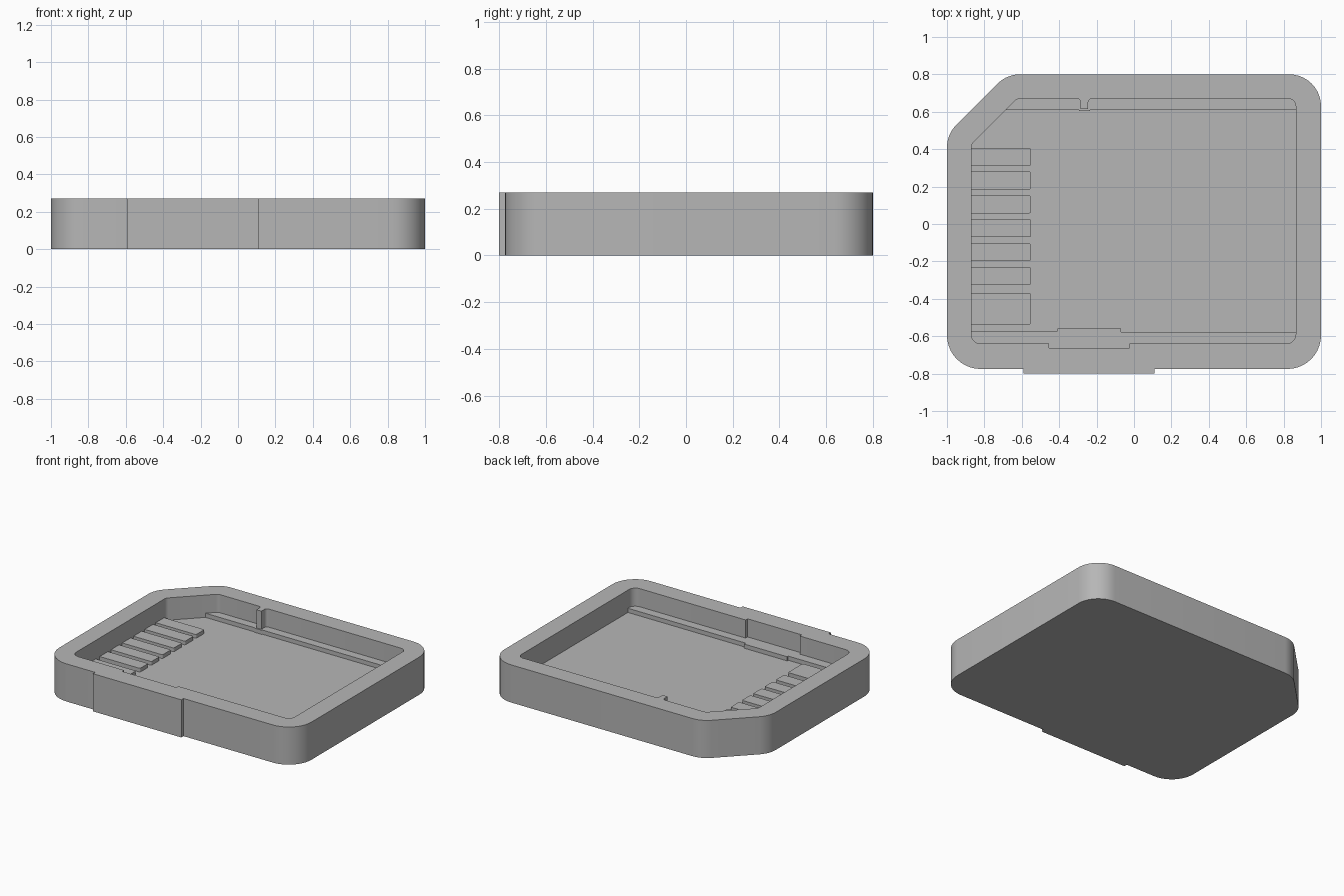
import bpy
import bmesh
import math
from mathutils import Vector

HEIGHT, FLOOR, LEDGE_TOP, CONTACT_TOP = 0.27, 0.11, 0.14, 0.137

cube = bpy.data.objects.get("Cube")
if cube:
    bpy.data.objects.remove(cube, do_unlink=True)

grey = bpy.data.materials.new("plain grey")
grey.use_nodes = True
grey.diffuse_color = (0.47, 0.47, 0.47, 1)
grey.node_tree.nodes["Principled BSDF"].inputs["Base Color"].default_value = grey.diffuse_color


def rounded(corners, steps=10):
    """Outline through (x, y, radius) corners, each replaced by an arc."""
    points = []
    for i, (x, y, radius) in enumerate(corners):
        here = Vector((x, y))
        if radius == 0:
            points.append(here)
            continue
        before = (Vector(corners[i - 1][:2]) - here).normalized()
        after = (Vector(corners[(i + 1) % len(corners)][:2]) - here).normalized()
        half = before.angle(after) / 2
        centre = here + (before + after).normalized() * radius / math.sin(half)
        start = here + before * radius / math.tan(half) - centre
        end = here + after * radius / math.tan(half) - centre
        sweep = start.angle_signed(end)
        for k in range(steps + 1):
            a = -sweep * k / steps
            points.append(centre + Vector((start.x * math.cos(a) - start.y * math.sin(a),
                                           start.x * math.sin(a) + start.y * math.cos(a))))
    return points


def ring(bm, outline, z):
    return [bm.verts.new((p.x, p.y, z)) for p in outline]


def walls(bm, low, high):
    n = len(low)
    for i in range(n):
        j = (i + 1) % n
        bm.faces.new((low[i], low[j], high[j], high[i]))


def finish(bm, name):
    bmesh.ops.recalc_face_normals(bm, faces=bm.faces)
    mesh = bpy.data.meshes.new(name)
    bm.to_mesh(mesh)
    bm.free()
    mesh.materials.append(grey)
    obj = bpy.data.objects.new(name, mesh)
    bpy.context.collection.objects.link(obj)
    bpy.ops.object.select_all(action="DESELECT")
    obj.select_set(True)
    bpy.context.view_layer.objects.active = obj
    bpy.ops.object.shade_smooth_by_angle(angle=math.radians(30))
    return obj


def prism(name, outline, bottom, top):
    bm = bmesh.new()
    low, high = ring(bm, outline, bottom), ring(bm, outline, top)
    walls(bm, low, high)
    bm.faces.new(low)
    bm.faces.new(high)
    return finish(bm, name)


# Outer outline with one cut corner and a shallow grip on the front
outer = rounded([
    (-1, -0.775, 0.18), (-0.59, -0.775, 0), (-0.59, -0.8, 0), (0.11, -0.8, 0),
    (0.11, -0.775, 0), (1, -0.775, 0.18), (1, 0.8, 0.17),
    (-0.68, 0.8, 0.17), (-1, 0.48, 0.17)])

# Pocket outline with a front recess and a small rib in the back wall
pocket = rounded([
    (-0.87, -0.64, 0.05), (-0.455, -0.64, 0), (-0.455, -0.662, 0), (-0.025, -0.662, 0),
    (-0.025, -0.64, 0), (0.865, -0.64, 0.05), (0.865, 0.67, 0.04),
    (-0.245, 0.67, 0.02), (-0.245, 0.615, 0), (-0.285, 0.615, 0), (-0.285, 0.67, 0.02),
    (-0.625, 0.67, 0.04), (-0.87, 0.425, 0.04)], 6)

# Tray body: outer wall, rim, pocket wall and floor as one closed mesh
body = bmesh.new()
base, rim_out = ring(body, outer, 0), ring(body, outer, HEIGHT)
floor, rim_in = ring(body, pocket, FLOOR), ring(body, pocket, HEIGHT)
walls(body, base, rim_out)
walls(body, floor, rim_in)
body.faces.new(base)
body.faces.new(floor)
rim_verts = set(rim_out + rim_in)
rim_edges = [e for e in body.edges if all(v in rim_verts for v in e.verts)]
bmesh.ops.triangle_fill(body, edges=rim_edges, use_beauty=True)
finish(body, "tray_body")

# Support ledges, their hidden edges buried in the walls
under = FLOOR - 0.02
front_ledge = [(-0.9, -0.7), (0.9, -0.7), (0.9, -0.577), (-0.07, -0.577),
               (-0.07, -0.56), (-0.41, -0.56), (-0.41, -0.572), (-0.9, -0.572)]
back_ledge = [(-0.72, 0.61), (-0.295, 0.61), (-0.295, 0.605), (-0.235, 0.605),
              (-0.235, 0.61), (0.9, 0.61), (0.9, 0.7), (-0.72, 0.7)]
for name, points in (("front_ledge", front_ledge), ("back_ledge", back_ledge)):
    prism(name, [Vector(p) for p in points], under, LEDGE_TOP)

# Row of raised contact strips along the right-hand wall
strips = [(0.31, 0.405), (0.185, 0.28), (0.057, 0.152), (-0.07, 0.025),
          (-0.197, -0.105), (-0.325, -0.232), (-0.537, -0.37)]
for number, (y0, y1) in enumerate(strips, 1):
    outline = rounded([(-0.9, y0, 0), (-0.55, y0, 0.01), (-0.55, y1, 0.01), (-0.9, y1, 0)], 4)
    prism(f"contact_strip_{number}", outline, under, CONTACT_TOP)
